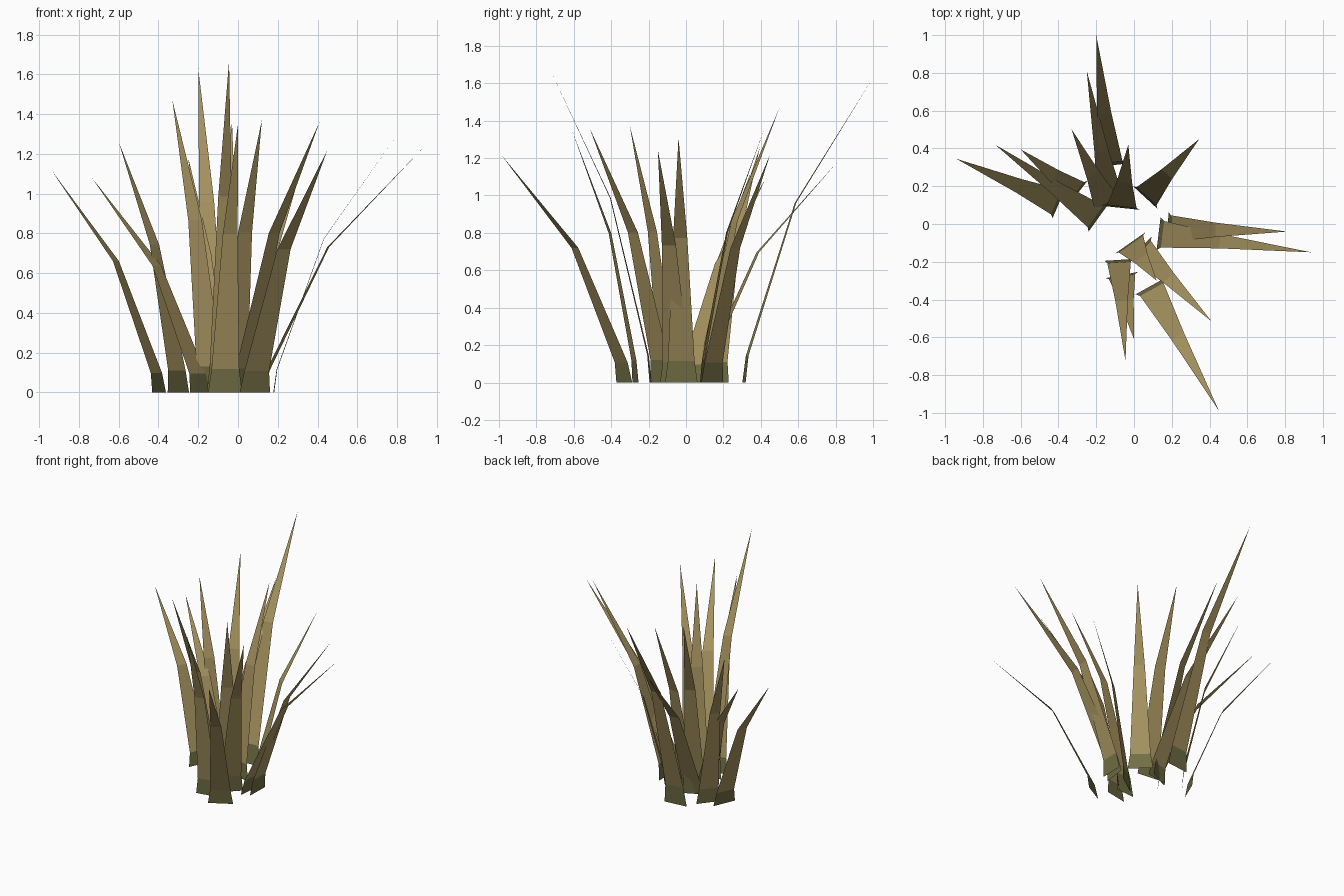
import bpy
import bmesh
from mathutils import Vector

cube = bpy.data.objects.get("Cube")
if cube:
    bpy.data.objects.remove(cube, do_unlink=True)


def make_material(name, rgb):
    mat = bpy.data.materials.new(name)
    mat.use_nodes = True
    color = (*rgb, 1.0)
    mat.diffuse_color = color
    mat.node_tree.nodes["Principled BSDF"].inputs["Base Color"].default_value = color
    return mat


straw = make_material("dry straw", (0.38, 0.29, 0.115))
olive = make_material("olive root", (0.17, 0.16, 0.06))

# Blade profile: share of the lean, share of the height, half width
PROFILE = [(0.0, 0.0, 0.087), (0.025, 0.088, 0.071), (0.4, 0.59, 0.038)]


def make_blade(name, base, tip, width=1.0):
    """Flat tapering leaf that leans outward from its base to a point."""
    root = Vector((*base, 0))
    end = Vector(tip)
    lean = Vector((end.x - root.x, end.y - root.y, 0))
    side = lean.normalized().cross(Vector((0, 0, 1))) * width
    bm = bmesh.new()
    rows = []
    for along, height, half in PROFILE:
        centre = root + lean * along + Vector((0, 0, end.z * height))
        rows.append([bm.verts.new(centre + side * s * half) for s in (-1, 1)])
    for low, high in zip(rows, rows[1:]):
        bm.faces.new((low[0], low[1], high[1], high[0]))
    bm.faces.new((rows[-1][0], rows[-1][1], bm.verts.new(end)))
    # Only the lowest section is olive
    bm.faces.ensure_lookup_table()
    for i, face in enumerate(bm.faces):
        face.material_index = 1 if i == 0 else 0
    mesh = bpy.data.meshes.new(name)
    bm.to_mesh(mesh)
    bm.free()
    mesh.materials.append(straw)
    mesh.materials.append(olive)
    bpy.context.collection.objects.link(bpy.data.objects.new(name, mesh))


# Each blade: base centre on the ground, tip, optional width factor
BLADES = {
    "back_tall": ((-0.13, 0.31), (-0.20, 1.0, 1.63)),
    "back_low": ((-0.12, 0.10), (-0.25, 0.81, 1.18)),
    "back_right": ((-0.14, 0.10), (-0.33, 0.50, 1.47)),
    "back_inner": ((-0.065, 0.085), (-0.03, 0.42, 1.36), 1.1),
    "back_left": ((0.06, 0.14), (0.345, 0.45, 1.22)),
    "right_outer": ((-0.397, 0.11), (-0.94, 0.345, 1.12)),
    "right_low": ((-0.19, 0.03), (-0.735, 0.42, 1.08)),
    "right_inner": ((-0.30, 0.16), (-0.60, 0.395, 1.26)),
    "front_tall": ((-0.08, -0.19), (-0.045, -0.725, 1.67), 0.88),
    "front_short": ((-0.065, -0.27), (0.0, -0.61, 1.35)),
    "front_inner": ((-0.02, -0.10), (0.12, -0.30, 1.37), 1.12),
    "front_left_outer": ((0.085, -0.33), (0.45, -0.99, 1.22)),
    "front_left_inner": ((0.03, -0.13), (0.41, -0.515, 1.36)),
    "left_outer": ((0.13, -0.052), (0.94, -0.15, 1.24)),
    "left_inner": ((0.18, -0.025), (0.81, -0.04, 1.31)),
}
for label, spec in BLADES.items():
    make_blade("blade_" + label, *spec)
